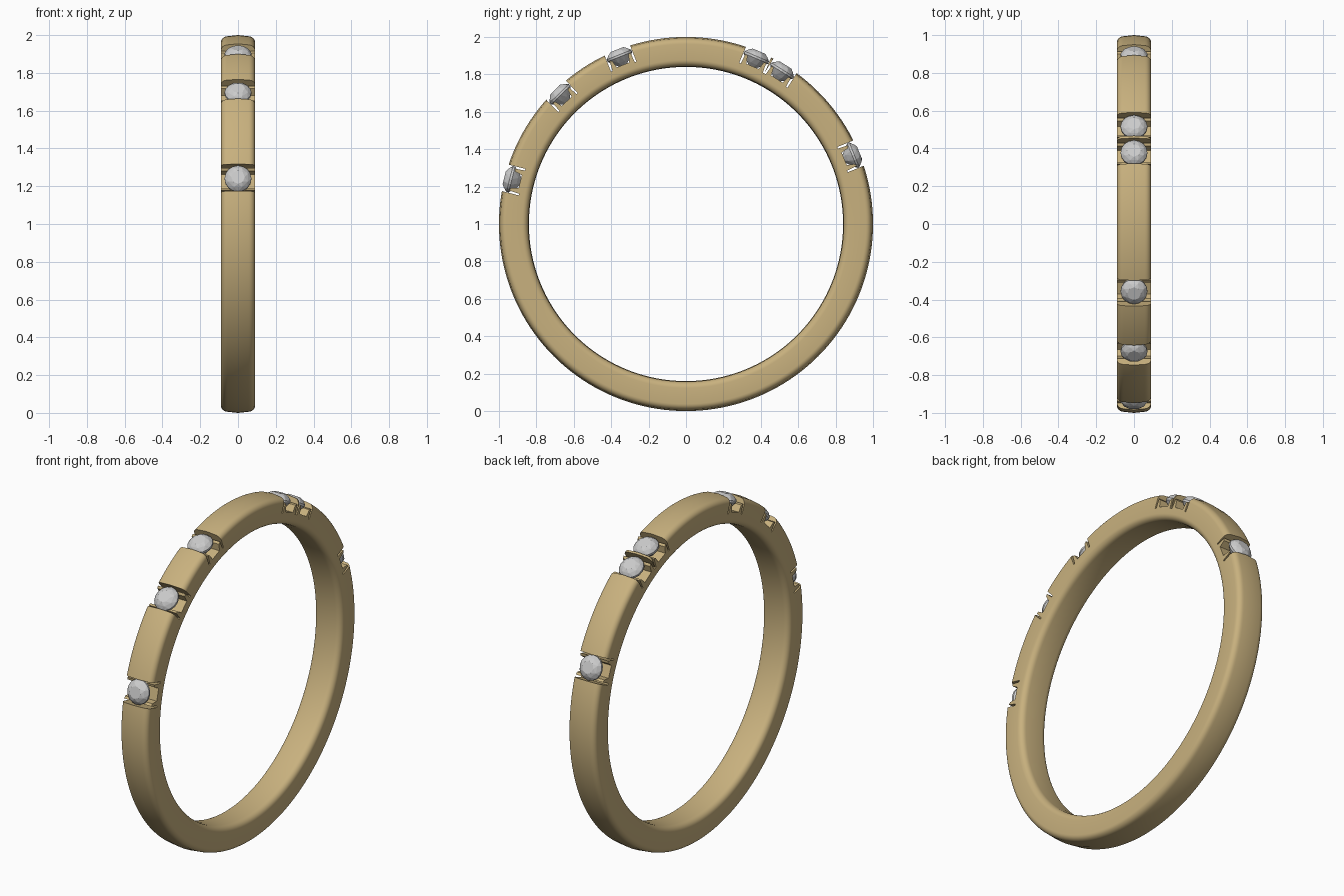
import bpy, bmesh, math
from mathutils import Matrix, Vector

if "Cube" in bpy.data.objects:
    bpy.data.objects.remove(bpy.data.objects["Cube"])

CENTRE = Vector((0, 0, 1))
# Stone positions as tilt from the top of the ring, positive toward +y
STONES = [math.atan2(y, z) for y, z in
          [(-.94, .24), (-.68, .70), (-.36, .91), (.38, .90), (.52, .83), (.90, .37)]]

def material(name, colour):
    m = bpy.data.materials.new(name)
    m.diffuse_color = (*colour, 1)
    m.use_nodes = True
    m.node_tree.nodes["Principled BSDF"].inputs["Base Color"].default_value = m.diffuse_color
    return m

gold = material("gold", (0.58, 0.44, 0.21))

def make(name, bm, mat=None):
    bmesh.ops.recalc_face_normals(bm, faces=bm.faces[:])
    me = bpy.data.meshes.new(name)
    bm.to_mesh(me)
    bm.free()
    ob = bpy.data.objects.new(name, me)
    bpy.context.collection.objects.link(ob)
    if mat:
        me.materials.append(mat)
    return ob

def frame(tilt):
    # local z points outward from the ring centre, local y along the band
    return Matrix.Translation(CENTRE) @ Matrix.Rotation(-tilt, 4, 'X')

# Band: rounded cross-section swept round the x axis
profile = []
for cx, cr, rx, rr, start in [(.055, .962, .035, .032, 0), (-.055, .962, .035, .032, 90),
                              (-.055, .877, .035, .034, 180), (.055, .877, .035, .034, 270)]:
    for i in range(7):
        a = math.radians(start + i * 15)
        profile.append((cx + rx * math.cos(a), cr + rr * math.sin(a)))
    if start == 0:
        profile.append((0, 1.0))
    if start == 180:
        profile.append((0, .84))
bm = bmesh.new()
N = 160
rings = [[bm.verts.new((x, r * math.sin(t), 1 + r * math.cos(t))) for x, r in profile]
         for t in (2 * math.pi * k / N for k in range(N))]
P = len(profile)
for k in range(N):
    a, b = rings[k], rings[(k + 1) % N]
    for i in range(P):
        j = (i + 1) % P
        bm.faces.new((a[i], a[j], b[j], b[i]))
band = make("band", bm, gold)

# Setting cutter: one comb-shaped outline extruded across the band,
# leaving two low bars between the stone pocket and the end slits
half = [(.073, 1.05), (.073, .905), (.064, .905), (.060, .962), (.046, .955), (.036, .915)]
outline = half + [(-y, z) for y, z in reversed(half)]

for n, tilt in enumerate(STONES, 1):
    M = frame(tilt)
    bm = bmesh.new()
    f = bm.faces.new([bm.verts.new(M @ Vector((-.2, y, z))) for y, z in outline])
    ext = bmesh.ops.extrude_face_region(bm, geom=[f])
    bmesh.ops.translate(bm, vec=(.4, 0, 0),
                        verts=[v for v in ext["geom"] if isinstance(v, bmesh.types.BMVert)])
    cutter = make(f"setting_cutter_{n}", bm)
    mod = band.modifiers.new("setting", 'BOOLEAN')
    mod.operation, mod.solver, mod.object = 'DIFFERENCE', 'EXACT', cutter
    cutter.hide_render = True
    cutter.hide_viewport = True

# Bake the cuts, then remove the cutters
bpy.context.view_layer.update()
dg = bpy.context.evaluated_depsgraph_get()
band_mesh = bpy.data.meshes.new_from_object(band.evaluated_get(dg))
band.modifiers.clear()
band.data = band_mesh
for ob in [o for o in bpy.data.objects if o.name.startswith("setting_cutter")]:
    bpy.data.objects.remove(ob)
bpy.ops.object.select_all(action='DESELECT')
band.select_set(True)
bpy.context.view_layer.objects.active = band
bpy.ops.object.shade_smooth_by_angle(angle=math.radians(30))

# Stones: faceted brilliant, hull of stacked rings (radius, height, sides, turn)
LAYERS = [(.036, .036, 8, 0), (.056, .025, 8, .5), (.071, .006, 16, 0),
          (.071, -.006, 16, 0), (.046, -.036, 8, .5), (.012, -.062, 8, 0)]
for n, tilt in enumerate(STONES, 1):
    bm = bmesh.new()
    for r, z, sides, turn in LAYERS:
        for i in range(sides):
            a = 2 * math.pi * (i + turn) / sides
            bm.verts.new((r * math.cos(a), r * math.sin(a), z + .967))
    bmesh.ops.convex_hull(bm, input=bm.verts[:])
    bm.transform(frame(tilt))
    make(f"stone_{n}", bm)
